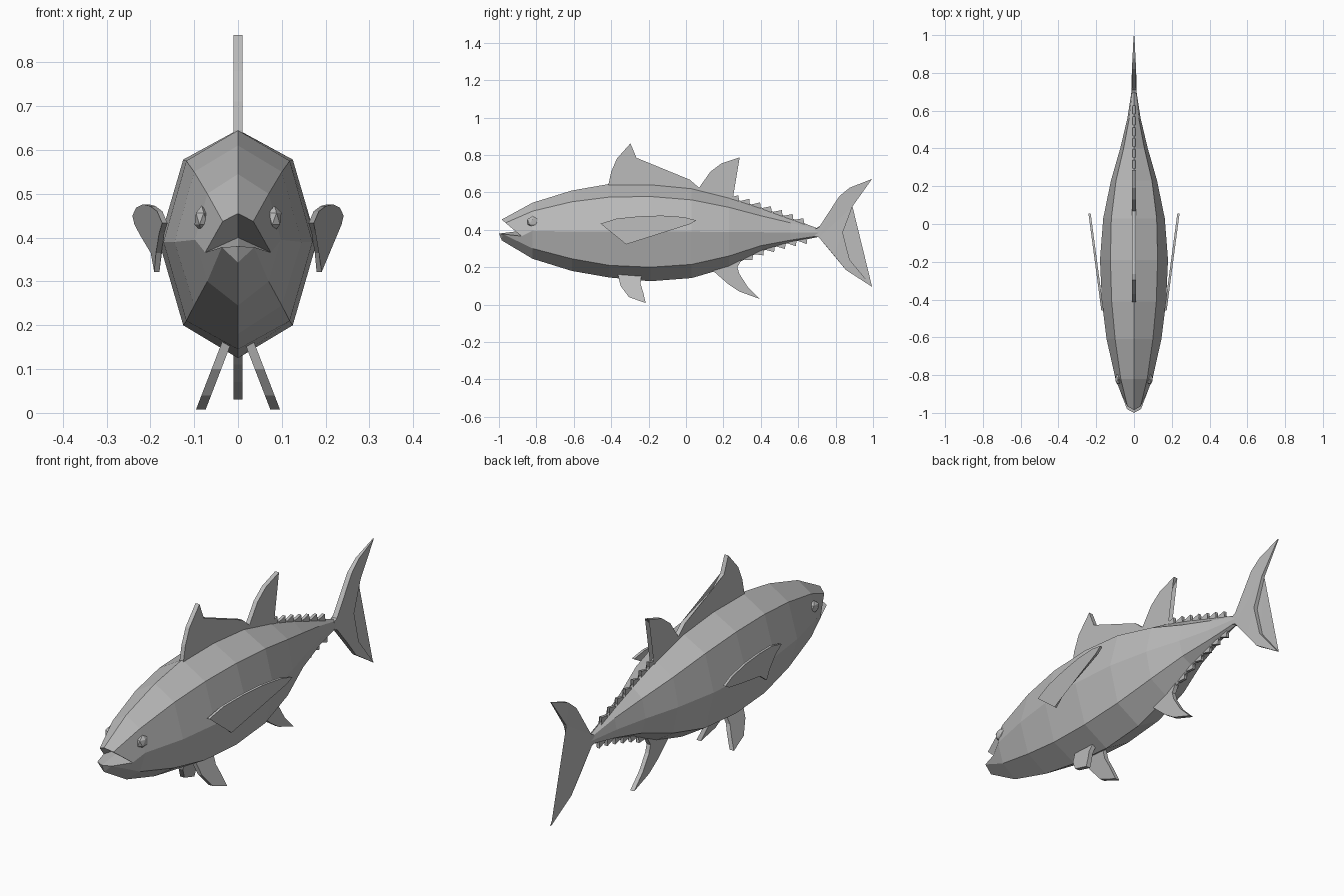
import bpy, bmesh
from mathutils import Vector

grey = bpy.data.materials.new("fish grey")
grey.diffuse_color = (0.5, 0.5, 0.5, 1)


def finish(name, bm):
    bmesh.ops.recalc_face_normals(bm, faces=bm.faces)
    mesh = bpy.data.meshes.new(name)
    bm.to_mesh(mesh)
    bm.free()
    mesh.materials.append(grey)
    obj = bpy.data.objects.new(name, mesh)
    bpy.context.collection.objects.link(obj)
    return obj


def fin(name, outline, place):
    """Plate from a (y, z) outline; place(y, z) gives centre x and half thickness."""
    bm = bmesh.new()
    sides = []
    for s in (-1, 1):
        ring = []
        for y, z in outline:
            x, t = place(y, z)
            ring.append(bm.verts.new((x + s * t, y, z)))
        sides.append(ring)
        bm.faces.new(ring)
    a, b = sides
    n = len(a)
    for i in range(n):
        j = (i + 1) % n
        bm.faces.new((a[i], a[j], b[j], b[i]))
    bmesh.ops.triangulate(bm, faces=[f for f in bm.faces if len(f.verts) > 4])
    return finish(name, bm)


# Body: eight-sided rings along the length
# y, top z, shoulder z, middle z, belly edge z, bottom z, shoulder x, middle x
STATIONS = [
    (-0.82, 0.545, 0.50, 0.395, 0.30, 0.245, 0.07, 0.098),
    (-0.61, 0.61, 0.55, 0.39, 0.245, 0.18, 0.10, 0.145),
    (-0.41, 0.645, 0.575, 0.39, 0.21, 0.145, 0.118, 0.17),
    (-0.19, 0.646, 0.578, 0.39, 0.20, 0.125, 0.125, 0.18),
    (0.03, 0.625, 0.56, 0.39, 0.215, 0.142, 0.12, 0.163),
    (0.23, 0.575, 0.52, 0.388, 0.26, 0.20, 0.095, 0.122),
    (0.40, 0.52, 0.475, 0.387, 0.315, 0.285, 0.055, 0.073),
    (0.56, 0.463, 0.437, 0.386, 0.345, 0.333, 0.025, 0.035),
    (0.71, 0.405, 0.40, 0.385, 0.368, 0.362, 0.008, 0.012),
]
bm = bmesh.new()
rings = []
for y, top, sh, mid, be, bot, xs, xm in STATIONS:
    pts = [(0, top), (xs, sh), (xm, mid), (xs, be), (0, bot), (-xs, be), (-xm, mid), (-xs, sh)]
    rings.append([bm.verts.new((x, y, z)) for x, z in pts])
for a, b in zip(rings, rings[1:]):
    for i in range(8):
        j = (i + 1) % 8
        bm.faces.new((a[i], a[j], b[j], b[i]))
bm.faces.new(rings[-1])

# Jaws and open mouth
nose = bm.verts.new((0, -0.985, 0.455))
lip = bm.verts.new((0, -1.0, 0.38))
chin = bm.verts.new((0, -0.985, 0.343))
throat = bm.verts.new((0, -0.84, 0.40))
r = rings[0]
for s, ids in ((1, (1, 2, 3)), (-1, (7, 6, 5))):
    sh, mid, be = (r[i] for i in ids)
    upper = bm.verts.new((s * 0.035, -0.965, 0.437))
    corner = bm.verts.new((s * 0.075, -0.88, 0.366))
    lower = bm.verts.new((s * 0.037, -0.98, 0.378))
    for f in ((r[0], nose, upper, sh), (sh, upper, corner, mid), (mid, corner, lower, be),
              (be, lower, chin, r[4]), (lower, lip, chin),
              (nose, throat, corner, upper), (lip, lower, corner, throat)):
        bm.faces.new(f)
finish("body", bm)

# Faceted eyes
for s, side in ((-1, "left"), (1, "right")):
    bm = bmesh.new()
    bmesh.ops.create_icosphere(bm, subdivisions=1, radius=1)
    for v in bm.verts:
        v.co = Vector((s * 0.083 + v.co.x * 0.018, -0.82 + v.co.y * 0.033, 0.443 + v.co.z * 0.03))
    finish(side + "_eye", bm)


def flat(y, z):
    return 0, 0.01


# Fins along the middle
fin("front_dorsal_fin", [(-0.414, 0.62), (-0.414, 0.645), (-0.40, 0.71), (-0.37, 0.78), (-0.297, 0.862),
                         (-0.265, 0.785), (-0.21, 0.735), (0.02, 0.668), (0.07, 0.625), (0.07, 0.59)], flat)
fin("rear_dorsal_fin", [(0.07, 0.59), (0.07, 0.625), (0.13, 0.71), (0.19, 0.755), (0.287, 0.787),
                        (0.22, 0.715), (0.195, 0.65), (0.20, 0.605), (0.25, 0.565), (0.25, 0.54)], flat)
fin("anal_fin", [(0.145, 0.21), (0.145, 0.18), (0.225, 0.11), (0.285, 0.07), (0.395, 0.03),
                 (0.33, 0.095), (0.285, 0.165), (0.275, 0.20), (0.30, 0.245), (0.30, 0.27)], flat)
fin("tail_fin", [(0.69, 0.405), (0.71, 0.412), (0.82, 0.58), (0.875, 0.625), (0.995, 0.672), (0.89, 0.525),
                 (0.838, 0.385), (0.875, 0.24), (0.995, 0.095), (0.855, 0.185), (0.79, 0.265),
                 (0.71, 0.36), (0.69, 0.365)],
    lambda y, z: (0, 0.012 if y < 0.8 else 0.012 - 0.05 * (y - 0.8)))

# Rows of small finlets
for name, column, up, start, count in (("upper_finlet", 1, 1, 0.235, 7), ("lower_finlet", 5, -1, 0.31, 6)):
    for k in range(count):
        y = start + k * 0.058

        def edge(q):
            for p, n in zip(STATIONS, STATIONS[1:]):
                if p[0] <= q <= n[0]:
                    return p[column] + (n[column] - p[column]) * (q - p[0]) / (n[0] - p[0])
        z0, z1 = edge(y), edge(y + 0.05)
        fin(f"{name}_{k + 1}", [(y, z0 - up * 0.01), (y, z0), (y + 0.045, z1 + up * 0.027),
                                (y + 0.04, z1), (y + 0.05, z1 - up * 0.01)], lambda y, z: (0, 0.007))

# Paired side and belly fins
PECTORAL = [(-0.457, 0.433), (-0.37, 0.46), (-0.25, 0.472), (-0.13, 0.476), (-0.01, 0.468), (0.055, 0.45),
            (0.02, 0.43), (-0.08, 0.405), (-0.26, 0.365), (-0.32, 0.322), (-0.35, 0.365), (-0.405, 0.41)]
PELVIC = [(-0.365, 0.165), (-0.35, 0.10), (-0.305, 0.04), (-0.215, 0.008),
          (-0.23, 0.07), (-0.243, 0.11), (-0.238, 0.155)]
for s, side in ((-1, "left"), (1, "right")):
    fin(side + "_pectoral_fin", PECTORAL, lambda y, z: (s * (0.167 + (y + 0.457) * 0.133), 0.006))
    fin(side + "_pelvic_fin", PELVIC, lambda y, z: (s * (0.03 + (0.15 - z) * 0.385), 0.011))
